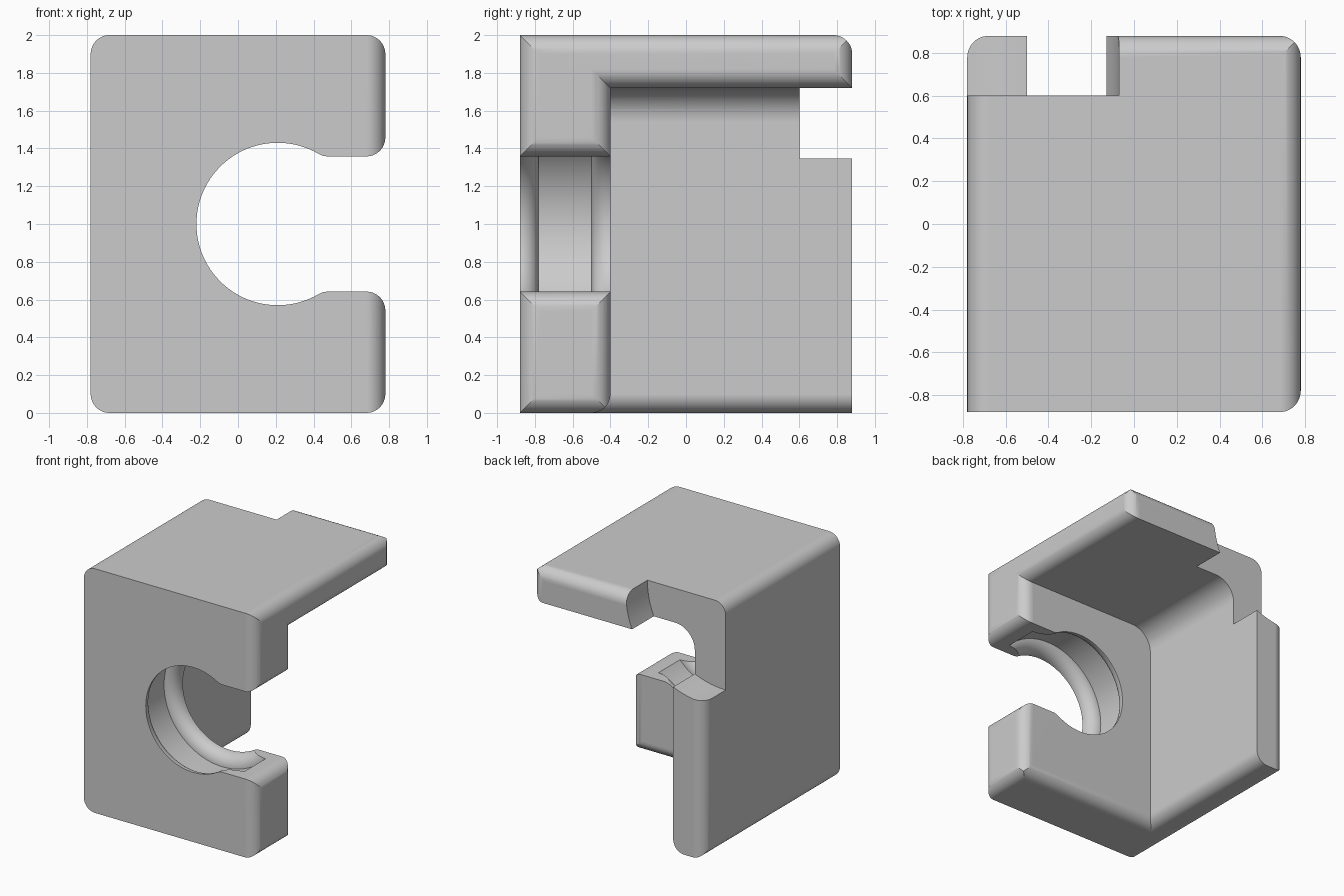
import bpy, bmesh
from math import sin, cos, tan, pi, radians, sqrt, atan2
from mathutils import Vector

cube = bpy.data.objects.get("Cube")
if cube:
    bpy.data.objects.remove(cube)

X, Y, TOP = 0.78, 0.88, 2.0     # half width, half depth, height
R = 0.1                         # common edge rounding
WALL = 0.28                     # wall and roof thickness
BACK = -0.40                    # rear face of the front plate
HX, HZ, HR = 0.21, 1.0, 0.43    # hole centre and radius
SLOT = 0.358                    # half height of the slot
STEPS = 12

grey = bpy.data.materials.new("light grey")
grey.use_nodes = True
grey.diffuse_color = (0.6, 0.6, 0.6, 1)
grey.node_tree.nodes["Principled BSDF"].inputs["Base Color"].default_value = (0.6, 0.6, 0.6, 1)


def arc(cx, cy, r, a0, a1):
    return [(cx + r * cos(a0 + (a1 - a0) * i / STEPS),
             cy + r * sin(a0 + (a1 - a0) * i / STEPS)) for i in range(STEPS + 1)]


def rounded(corners):
    """Outline from (u, v, radius) corners."""
    out = []
    for i, (u, v, r) in enumerate(corners):
        p = Vector((u, v))
        if r == 0:
            out.append((u, v))
            continue
        a = (Vector(corners[i - 1][:2]) - p).normalized()
        b = (Vector(corners[(i + 1) % len(corners)][:2]) - p).normalized()
        half = a.angle(b) / 2
        c = p + (a + b).normalized() * r / sin(half)
        s, e = p + a * r / tan(half) - c, p + b * r / tan(half) - c
        a0 = atan2(s.y, s.x)
        turn = (atan2(e.y, e.x) - a0 + pi) % (2 * pi) - pi
        out += arc(c.x, c.y, r, a0, a0 + turn)
    return out


def finish(name, bm):
    bmesh.ops.remove_doubles(bm, verts=bm.verts, dist=1e-5)
    bmesh.ops.recalc_face_normals(bm, faces=bm.faces)
    me = bpy.data.meshes.new(name)
    bm.to_mesh(me)
    bm.free()
    me.materials.append(grey)
    ob = bpy.data.objects.new(name, me)
    bpy.context.collection.objects.link(ob)
    return ob


def extrude(name, outline, axis, lo, hi):
    """Prism of an outline along the x, y or z axis."""
    place = {"x": lambda u, v, w: (w, u, v),
             "y": lambda u, v, w: (u, w, v),
             "z": lambda u, v, w: (u, v, w)}[axis]
    bm = bmesh.new()
    face = bm.faces.new([bm.verts.new(place(u, v, lo)) for u, v in outline])
    geom = bmesh.ops.extrude_face_region(bm, geom=[face])["geom"]
    moved = [g for g in geom if isinstance(g, bmesh.types.BMVert)]
    bmesh.ops.translate(bm, verts=moved, vec=place(0, 0, hi - lo))
    return finish(name, bm)


def combine(target, tool, operation):
    """Apply a boolean and discard the tool."""
    tool.hide_render = True
    mod = target.modifiers.new(operation, "BOOLEAN")
    mod.operation, mod.solver, mod.object = operation, "EXACT", tool
    bpy.context.view_layer.objects.active = target
    bpy.ops.object.modifier_apply(modifier=mod.name)
    bpy.data.objects.remove(tool)


# Front plate: rounded corners, open side edges and rear lower edge
plate = extrude("bracket", rounded([(-X, 0, R), (X, 0, R), (X, TOP, R), (-X, TOP, R)]),
                "y", -Y, BACK)
combine(plate, extrude("plate_plan", rounded(
    [(-1, -Y, 0), (X, -Y, R), (X, BACK, R), (-1, BACK, 0)]), "z", -1, 3), "INTERSECT")
combine(plate, extrude("plate_side", rounded(
    [(-1, 0, 0), (BACK, 0, R), (BACK, 3, 0), (-1, 3, 0)]), "x", -1, 1), "INTERSECT")

# Round hole, flared at both faces
profile = [(0, -1), (HR + R, -1)]
profile += [(HR + R - r, y) for r, y in arc(0, -Y, R, 0, pi / 2)]
profile += [(HR + R - r, y) for r, y in arc(0, BACK, R, -pi / 2, 0)]
profile += [(HR + R, BACK + R), (0, BACK + R)]
bm = bmesh.new()
ring = [bm.verts.new((HX + r, y, HZ)) for r, y in profile]
edges = [bm.edges.new(pair) for pair in zip(ring, ring[1:])]
bmesh.ops.spin(bm, geom=ring + edges, cent=(HX, 0, HZ), axis=(0, 1, 0),
               angle=2 * pi, steps=96, use_merge=True)
combine(plate, finish("hole_cutter", bm), "DIFFERENCE")

# Slot from the hole to the open side, eased at both ends
dx = sqrt((HR + R) ** 2 - (SLOT + R) ** 2)
join = atan2(SLOT + R, dx)
half = arc(HX + dx, SLOT + R, R, pi + join, 1.5 * pi)
half += arc(X - R, SLOT + R, R, -pi / 2, 0) + [(1, SLOT + R)]
slot = [(HX, HZ)] + [(x, HZ + z) for x, z in half] + [(x, HZ - z) for x, z in reversed(half)]
combine(plate, extrude("slot_cutter", slot, "y", -1, 0), "DIFFERENCE")

# Side wall and roof as one bent profile
inner = WALL - X
shell = extrude("wall_and_roof", rounded(
    [(-X, 0, R), (inner, 0, R), (inner, TOP - WALL, 0.18), (X, TOP - WALL, R),
     (X, TOP, R), (-X, TOP, R)]), "y", -0.64, Y)
combine(shell, extrude("shell_plan", rounded(
    [(-X, -1, 0), (X, -1, 0), (X, Y, R), (-X, Y, R)]), "z", -1, 3), "INTERSECT")
combine(shell, extrude("shell_side", rounded(
    [(-1, -1, 0), (Y, -1, 0), (Y, TOP, R), (-1, TOP, 0)]), "x", -1, 1), "INTERSECT")

# Round notch in the upper rear corner
notch = [(-X + 0.71 * cos(2 * pi * i / 96), TOP + 0.71 * sin(2 * pi * i / 96)) for i in range(96)]
combine(shell, extrude("notch_cutter", notch, "y", 0.6, 1), "DIFFERENCE")
combine(plate, shell, "UNION")

# Smooth the roundings and keep flat faces flat
bpy.ops.object.select_all(action="DESELECT")
plate.select_set(True)
bpy.context.view_layer.objects.active = plate
bpy.ops.object.shade_smooth_by_angle(angle=radians(25))
weighted = plate.modifiers.new("flat faces", "WEIGHTED_NORMAL")
weighted.keep_sharp = True
